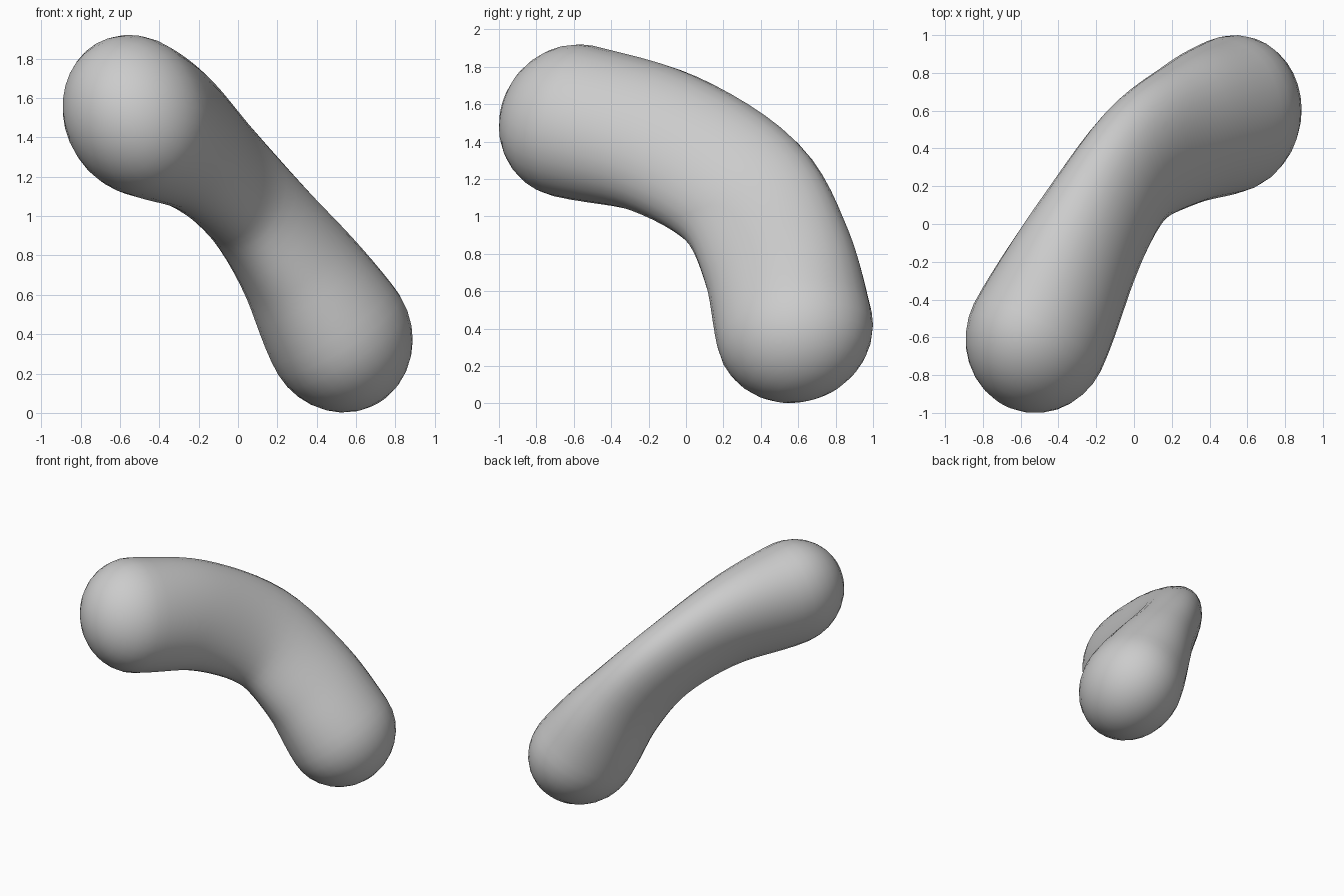
import bpy, bmesh, math
from mathutils import Vector

cube = bpy.data.objects.get("Cube")
if cube:
    bpy.data.objects.remove(cube, do_unlink=True)

# Centre line of the bent capsule, from the raised end to the low end
PATH = [Vector(p) for p in ((-.512, -.6, 1.51), (-.27, -.12, 1.39), (0, .3, 1.13),
                            (.28, .49, .77), (.512, .58, .397))]
# Half widths across the bend and in its plane, and the length of the caps
END_ACROSS, WAIST_ACROSS = .365, .24
END_DEEP, WAIST_DEEP = .425, .4
CAP_LENGTH = .4
SIDES, STEPS, CAP = 32, 6, 8


def spline(points, steps):
    """Smooth samples through the points."""
    ext = [2 * points[0] - points[1], *points, 2 * points[-1] - points[-2]]
    out = []
    for a, b, c, d in zip(ext, ext[1:], ext[2:], ext[3:]):
        for i in range(steps):
            t = i / steps
            out.append((2 * b + (c - a) * t + (2 * a - 5 * b + 4 * c - d) * t ** 2
                        + (3 * b - a - 3 * c + d) * t ** 3) / 2)
    return out + [points[-1]]


line = spline(PATH, STEPS)
last = len(line) - 1
normal = (PATH[-1] - PATH[0]).cross(PATH[2] - (PATH[0] + PATH[-1]) / 2).normalized()

# Each section: centre, tangent, half widths
sections = []
for i, p in enumerate(line):
    tangent = (line[min(i + 1, last)] - line[max(i - 1, 0)]).normalized()
    pinch = math.sin(math.pi * i / last) ** 1.5
    sections.append((p, tangent, END_ACROSS + (WAIST_ACROSS - END_ACROSS) * pinch,
                     END_DEEP + (WAIST_DEEP - END_DEEP) * pinch))


def cap(section, sign):
    """Rounded end growing outward from a section."""
    p, tangent, across, deep = section
    angles = [math.pi / 2 * k / CAP for k in range(1, CAP)]
    return [(p + tangent * sign * CAP_LENGTH * math.sin(a), tangent,
             across * math.cos(a), deep * math.cos(a)) for a in angles]


start, end = sections[0], sections[-1]
sections = cap(start, -1)[::-1] + sections + cap(end, 1)

# Skin the sections
bm = bmesh.new()
rings = []
for p, tangent, across, deep in sections:
    side = (normal - tangent * normal.dot(tangent)).normalized()
    up = side.cross(tangent)
    rings.append([bm.verts.new(p + side * across * math.cos(a) + up * deep * math.sin(a))
                  for a in (math.tau * k / SIDES for k in range(SIDES))])
for r, s in zip(rings, rings[1:]):
    for k in range(SIDES):
        n = (k + 1) % SIDES
        bm.faces.new((r[k], r[n], s[n], s[k]))
for ring, section, sign in ((rings[0], start, -1), (rings[-1], end, 1)):
    tip = bm.verts.new(section[0] + section[1] * sign * CAP_LENGTH)
    for k in range(SIDES):
        bm.faces.new((ring[k], ring[(k + 1) % SIDES], tip))
bmesh.ops.recalc_face_normals(bm, faces=bm.faces)

mesh = bpy.data.meshes.new("bent_capsule")
bm.to_mesh(mesh)
bm.free()
mesh.shade_smooth()
body = bpy.data.objects.new("bent_capsule", mesh)
bpy.context.collection.objects.link(body)

# Plain grey
grey = bpy.data.materials.new("light grey")
grey.use_nodes = True
colour = (.6, .6, .6, 1)
grey.diffuse_color = colour
grey.node_tree.nodes["Principled BSDF"].inputs["Base Color"].default_value = colour
mesh.materials.append(grey)
